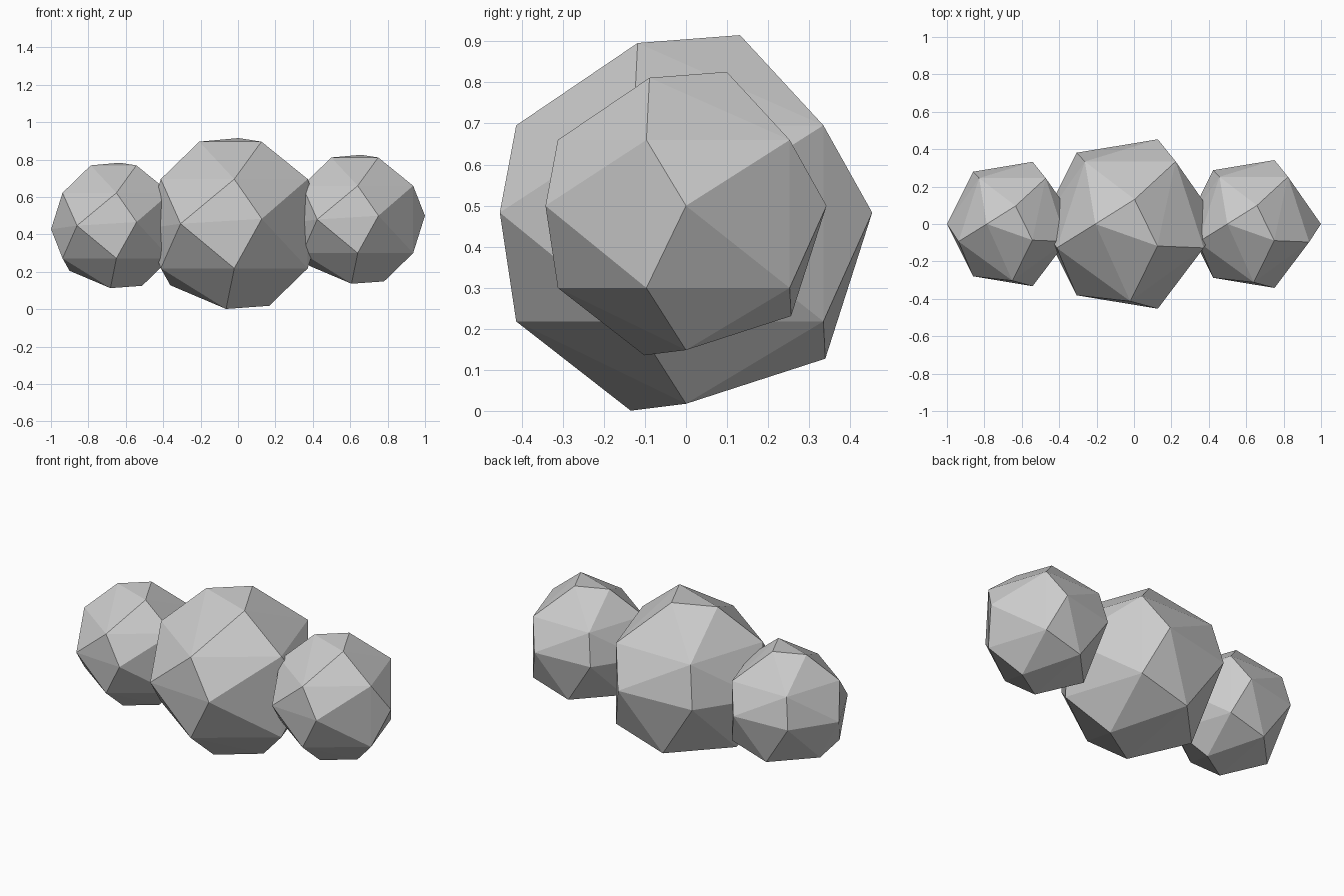
import bpy, bmesh
from math import radians, cos, sin, sqrt
from mathutils import Vector

cube = bpy.data.objects.get("Cube")
if cube:
    bpy.data.objects.remove(cube, do_unlink=True)

stone = bpy.data.materials.new("stone_grey")
stone.use_nodes = True
grey = (0.6, 0.6, 0.6, 1)
stone.diffuse_color = grey
bsdf = next(n for n in stone.node_tree.nodes if n.type == 'BSDF_PRINCIPLED')
bsdf.inputs["Base Color"].default_value = grey
bsdf.inputs["Roughness"].default_value = 0.9


def ring(z, angles):
    """Points on the unit sphere at one height, at the given angles."""
    r = sqrt(1 - z * z)
    return [Vector((r * cos(radians(a)), r * sin(radians(a)), z)) for a in angles]


# Corners of the faceted boulder, ring by ring from top to bottom
corners = (
    ring(0.96, [80])                              # crown
    + ring(0.92, [-39, 180])
    + ring(0.5, [-90, -18, 54, 126, 198])         # upper ring
    + ring(0.055, [-72, 0, 72])                   # girdle
    + ring(0.0, [-127, 127])
    + ring(-0.055, [180])
    + ring(-0.5, [-90, -18, 54, 198])             # lower ring
    + ring(-0.69, [101, 172])
    + ring(-0.92, [0])                            # underside
    + ring(-0.955, [-108])
)


def boulder(name, centre, radius):
    bm = bmesh.new()
    for c in corners:
        bm.verts.new(Vector(centre) + c * radius)
    bmesh.ops.convex_hull(bm, input=bm.verts[:])
    bmesh.ops.recalc_face_normals(bm, faces=bm.faces[:])
    mesh = bpy.data.meshes.new(name)
    bm.to_mesh(mesh)
    bm.free()
    mesh.materials.append(stone)
    bpy.context.collection.objects.link(bpy.data.objects.new(name, mesh))


boulder("middle_boulder", (-0.02, 0, 0.457), 0.477)
boulder("left_boulder", (0.64, 0, 0.48), 0.36)
boulder("right_boulder", (-0.65, 0, 0.447), 0.35)
